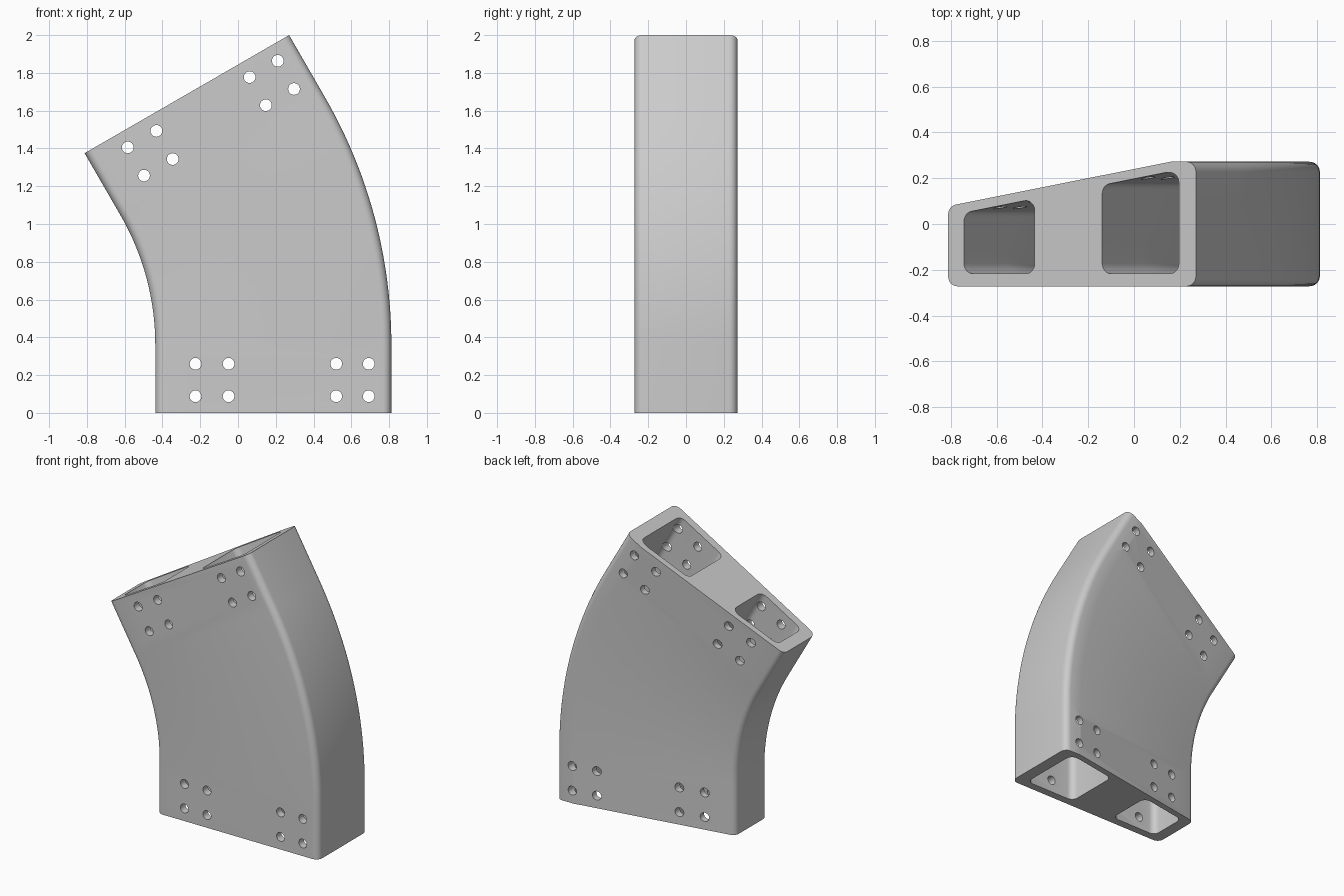
import bpy, bmesh, math
from mathutils import Vector, Matrix

cube = bpy.data.objects.get("Cube")
if cube:
    bpy.data.objects.remove(cube, do_unlink=True)

# Main dimensions: the bend lies between two straight ends
INNER_X, RADIUS, BEND = -0.438, 1.37, math.radians(30)
LOWER, UPPER = 0.36, 0.381
WIDTH, FRONT, BACK = 1.25, -0.272, 0.272
SLOPE, THIN_BACK = 0.173, 0.078

grey = bpy.data.materials.new("light grey")
grey.use_nodes = True
grey.diffuse_color = (0.6, 0.6, 0.6, 1)
grey.node_tree.nodes["Principled BSDF"].inputs["Base Color"].default_value = (0.6, 0.6, 0.6, 1)


def place(u, y, angle, along):
    """Point at distance u from the inner side, at a bend angle plus a straight run."""
    x = INNER_X - RADIUS + (RADIUS + u) * math.cos(angle) - along * math.sin(angle)
    z = LOWER + (RADIUS + u) * math.sin(angle) + along * math.cos(angle)
    return Vector((x, y, z))


def rounded(corners, steps=6):
    """Polygon with filleted corners, given as (u, y, radius)."""
    pts = [Vector(c[:2]) for c in corners]
    out = []
    for i, p in enumerate(pts):
        r = corners[i][2]
        if not r:
            out.append(p)
            continue
        a = (pts[i - 1] - p).normalized()
        b = (pts[(i + 1) % len(pts)] - p).normalized()
        half = a.angle(b) / 2
        reach = r / math.tan(half)
        centre = p + (a + b).normalized() * r / math.sin(half)
        start = (p + a * reach - centre).normalized()
        end = (p + b * reach - centre).normalized()
        out += [centre + start.slerp(end, k / steps).normalized() * r
                for k in range(steps + 1)]
    return out


def new_object(name, bm):
    bmesh.ops.recalc_face_normals(bm, faces=bm.faces)
    mesh = bpy.data.meshes.new(name)
    bm.to_mesh(mesh)
    bm.free()
    mesh.materials.append(grey)
    obj = bpy.data.objects.new(name, mesh)
    bpy.context.collection.objects.link(obj)
    return obj


def sweep(name, profile, extra=0.0, steps=24):
    """Solid made by carrying a profile up, round the bend and out."""
    stations = [(0, -LOWER - extra)]
    stations += [(BEND * k / steps, 0) for k in range(steps + 1)]
    stations += [(BEND, UPPER + extra)]
    bm = bmesh.new()
    rings = [[bm.verts.new(place(p.x, p.y, *s)) for p in profile] for s in stations]
    n = len(profile)
    for low, high in zip(rings, rings[1:]):
        for i in range(n):
            j = (i + 1) % n
            bm.faces.new((low[i], low[j], high[j], high[i]))
    bm.faces.new(rings[0])
    bm.faces.new(rings[-1])
    return new_object(name, bm)


def inner_back(u):
    return THIN_BACK - 0.043 + SLOPE * u


# Curved body, tapered towards its inner side
R = 0.045
body = sweep("curved_body", rounded([
    (0, FRONT, R), (WIDTH, FRONT, R), (WIDTH, BACK, R),
    ((BACK - THIN_BACK) / SLOPE, BACK, 0), (0, THIN_BACK, R)]))

# Two channels running the whole length
floor, top = -0.217, 0.225
a, b, c, d = 0.08, 0.437, 0.777, 1.164
inner_channel = sweep("inner_channel_cutter", rounded([
    (a, floor, R), (b, floor, R), (b, inner_back(b), R), (a, inner_back(a), R)]), 0.03)
kink = (top - THIN_BACK + 0.043) / SLOPE
outer_channel = sweep("outer_channel_cutter", rounded([
    (c, floor, R), (d, floor, R), (d, top, R),
    (kink, top, 0), (c, inner_back(c), R)]), 0.03)

# Groups of four bolt holes beside each channel mouth
bm = bmesh.new()
for u in (0.213, 0.388, 0.958, 1.13):
    for inset in (0.088, 0.26):
        for angle, along in ((0, inset - LOWER), (BEND, UPPER - inset)):
            spot = Matrix.Translation(place(u, 0, angle, along))
            bmesh.ops.create_cone(bm, cap_ends=True, segments=24, radius1=0.031,
                                  radius2=0.031, depth=1,
                                  matrix=spot @ Matrix.Rotation(math.pi / 2, 4, 'X'))
bolt_holes = new_object("bolt_hole_cutter", bm)

# Cut the channels and holes, then drop the cutters
bpy.ops.object.select_all(action='DESELECT')
body.select_set(True)
bpy.context.view_layer.objects.active = body
for cutter in (inner_channel, outer_channel, bolt_holes):
    cutter.hide_render = True
    mod = body.modifiers.new(cutter.name, 'BOOLEAN')
    mod.operation = 'DIFFERENCE'
    mod.solver = 'EXACT'
    mod.object = cutter
    bpy.ops.object.modifier_apply(modifier=mod.name)
    bpy.data.objects.remove(cutter, do_unlink=True)

bpy.ops.object.shade_smooth_by_angle(angle=math.radians(30))
